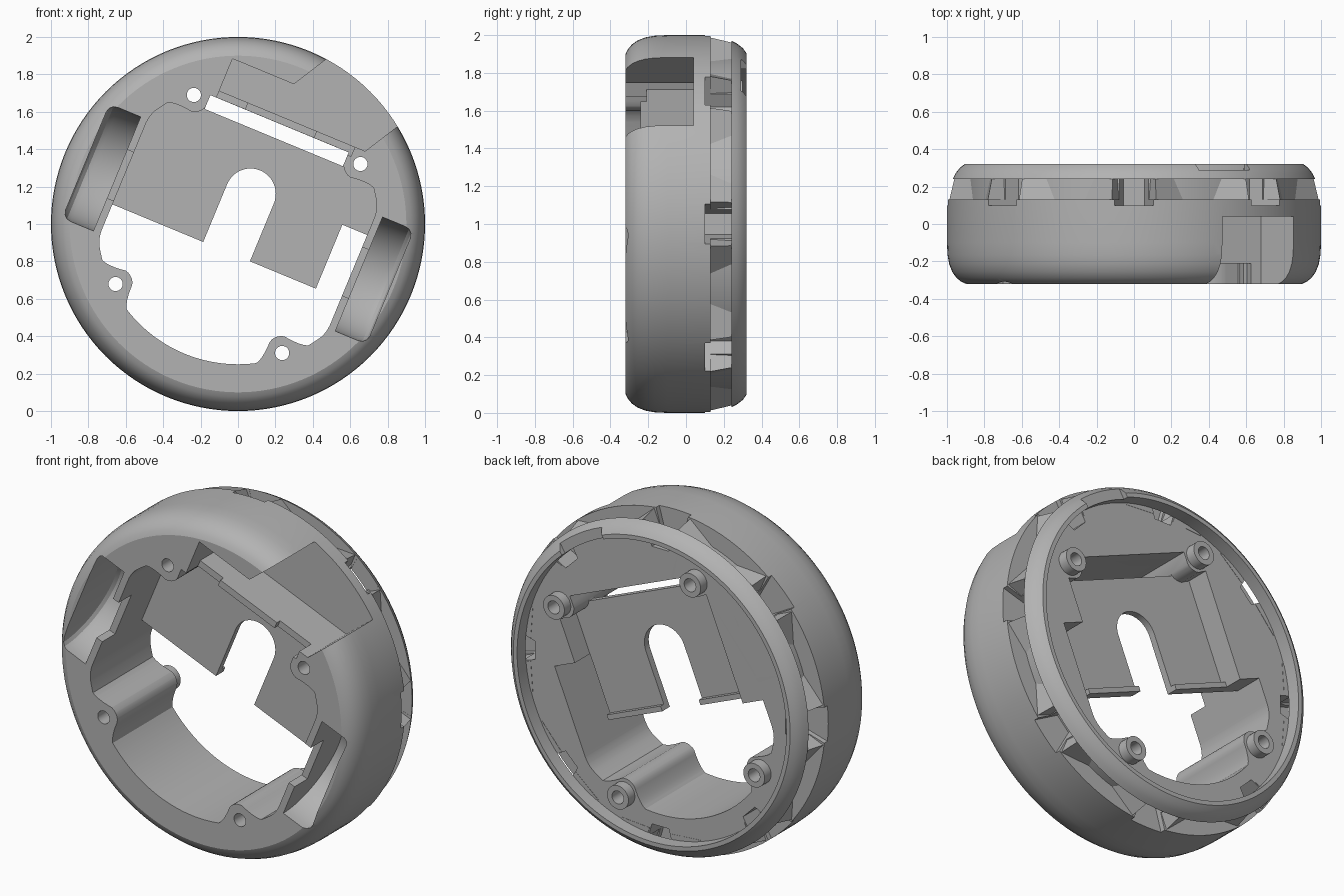
import bpy, bmesh, math
from mathutils import Matrix

if "Cube" in bpy.data.objects:
    bpy.data.objects.remove(bpy.data.objects["Cube"])

TILT = math.radians(22.5)
FLOOR = 0.24
SCREWS = [(su * 0.482, sv * 0.547) for su in (-1, 1) for sv in (-1, 1)]

grey = bpy.data.materials.new("plain grey")
grey.diffuse_color = (0.45, 0.45, 0.45, 1)
grey.use_nodes = True
grey.node_tree.nodes["Principled BSDF"].inputs["Base Color"].default_value = (0.45, 0.45, 0.45, 1)


def make(name, bm):
    bmesh.ops.recalc_face_normals(bm, faces=bm.faces)
    mesh = bpy.data.meshes.new(name)
    bm.to_mesh(mesh)
    bm.free()
    mesh.materials.append(grey)
    ob = bpy.data.objects.new(name, mesh)
    bpy.context.collection.objects.link(ob)
    return ob


def add_prism(bm, pts, y0, y1, taper=1.0):
    face = bm.faces.new([bm.verts.new((u, y0, v)) for u, v in pts])
    ext = bmesh.ops.extrude_face_region(bm, geom=[face])["geom"]
    for g in ext:
        if isinstance(g, bmesh.types.BMVert):
            g.co = (g.co.x * taper, y1, g.co.z * taper)


def prism(name, pts, y0, y1):
    bm = bmesh.new()
    add_prism(bm, pts, y0, y1)
    return make(name, bm)


def box(name, u0, u1, v0, v1, y0, y1):
    return prism(name, [(u0, v0), (u1, v0), (u1, v1), (u0, v1)], y0, y1)


def disc(u, v, r, n=32):
    return [(u + r * math.cos(i * math.tau / n), v + r * math.sin(i * math.tau / n)) for i in range(n)]


def lathe(name, profile, steps):
    # profile of (radius, y) turned around the y axis
    bm = bmesh.new()
    verts = [bm.verts.new((r, y, 0)) for r, y in profile]
    edges = [bm.edges.new(p) for p in zip(verts, verts[1:])]
    bmesh.ops.spin(bm, geom=verts + edges, axis=(0, 1, 0), cent=(0, 0, 0),
                   angle=math.tau, steps=steps, use_duplicate=False)
    bmesh.ops.remove_doubles(bm, verts=bm.verts, dist=0.0005)
    return make(name, bm)


def cut(target, cutter, keep=False, operation="DIFFERENCE"):
    mod = target.modifiers.new("cut", "BOOLEAN")
    mod.operation = operation
    mod.solver = "EXACT"
    mod.object = cutter
    bpy.context.view_layer.objects.active = target
    bpy.ops.object.modifier_apply(modifier=mod.name)
    if not keep:
        bpy.data.objects.remove(cutter)


def polar(angle, pts):
    # pts of (radial, tangential) placed at an angle around the axis
    c, s = math.cos(angle), math.sin(angle)
    return [(r * c - t * s, r * s + t * c) for r, t in pts]


def cavity_outline(n=240):
    radii = []
    for i in range(n):
        a = i * math.tau / n
        c, s = math.cos(a), math.sin(a)
        r = min(0.75, 0.66 / max(abs(c), 0.01))
        if s > 0.01:
            r = min(r, 0.58 / s)
        for u, v in SCREWS:
            along, off = u * c + v * s, u * s - v * c
            if along > 0 and abs(off) < 0.095:
                r = min(r, along - math.sqrt(0.095 ** 2 - off * off))
        radii.append(r)
    soft = [sum(radii[(i + k) % n] for k in (-2, -1, 0, 1, 2)) / 5 for i in range(n)]
    return [(r * math.cos(i * math.tau / n), r * math.sin(i * math.tau / n)) for i, r in enumerate(soft)]


# Main housing with rounded front, outer groove and rear rim around a raised floor
body = lathe("housing", [
    (0, -0.32), (0.9, -0.32), (0.925, -0.308), (0.95, -0.287), (0.972, -0.256), (0.988, -0.215),
    (0.997, -0.165), (1, -0.1), (1, 0.13), (0.9, 0.13), (0.9, 0.24), (0.97, 0.24),
    (0.955, 0.27), (0.932, 0.3), (0.905, 0.32), (0.88, 0.32), (0.88, FLOOR), (0, FLOOR)], 128)

# Central cavity
outline = cavity_outline()
cut(body, prism("cavity_cutter", outline, -0.4, 0.4))

# Recessed inner plate with an arched opening and a rear pocket
plate = prism("inner_plate", [(u * 1.01, v * 1.01) for u, v in outline], 0.06, FLOOR)
cut(plate, box("lower_cutter", -1, 1, -1, -0.16, -0.3, 0.4))
cut(plate, box("side_cutter", 0.517, 1, -0.5, 0.21, -0.31, 0.41))
cut(plate, box("arch_cutter", -0.135, 0.135, -0.4, 0.175, -0.32, 0.42))
cut(plate, prism("arch_top_cutter", disc(0, 0.175, 0.135, 48), -0.33, 0.43))
cut(plate, box("rear_pocket_cutter", -0.517, 0.517, -0.3, 0.53, 0.1, 0.44))
cut(body, plate, operation="UNION")

# Wheel wells and the low middle of their inner walls
for side in (-1, 1):
    well = lathe("well_cutter", [(0, 0.7), (0.33, 0.7), (0.33, 0.83), (0.325, 0.855),
                                 (0.31, 0.872), (0.285, 0.88), (0, 0.88)], 64)
    well.data.transform(Matrix.Translation((0, -0.32, 0)) @ Matrix.Rotation(-side * math.pi / 2, 4, "Z"))
    cut(body, well)
    inner, outer = sorted((side * 0.62, side * 0.72))
    cut(body, box("wall_notch_cutter", inner, outer, -0.14, 0.14, -0.4, -0.2))

# Upper pocket with a channel leading out through the side
cut(body, prism("channel_cutter", [(-0.365, 0.62), (0.479, 0.62), (0.741, 1.073), (0.4, 1.3),
                                   (0.24, 1.24), (-0.01, 0.805), (-0.365, 0.805)], -0.4, 0.04))
# Long slot and the stepped wall beside it
cut(body, box("slot_cutter", -0.4, 0.4, 0.5, 0.58, -0.5, 0.5))
cut(body, box("wall_step_cutter", -0.365, 0.4, 0.57, 0.63, -0.42, -0.24))
for u0, u1 in ((-0.365, -0.2), (0.2, 0.42)):
    cut(body, box("wall_end_cutter", u0, u1, 0.565, 0.635, -0.43, -0.21))

# Tapered openings between the rear floor and the groove
for i in range(8):
    cut(body, prism("window_cutter", polar(TILT + i * math.pi / 4, [
        (0.82, -0.055), (0.82, 0.055), (1.1, 0.135), (1.1, -0.135)]), 0.1, 0.241))

# Shallow gap in the rear rim
cut(body, prism("rim_gap_cutter", polar(TILT + math.radians(58.6), [
    (0.8, -0.16), (0.8, 0.16), (1.1, 0.16), (1.1, -0.16)]), 0.29, 0.4))

# Screw holes
for u, v in SCREWS:
    cut(body, prism("hole_cutter", disc(u, v, 0.038), -0.5, 0.5))

# Small lips on the lower edge of the plate
lips = [box("plate_lip_" + n, u0, u1, -0.16, -0.13, 0.09, 0.13)
        for n, u0, u1 in (("right", -0.517, -0.135), ("left", 0.135, 0.517))]

# Hollow screw posts on the rear
posts = []
for u, v in SCREWS:
    post = lathe("screw_post", [(0.038, 0.1), (0.07, 0.1), (0.07, 0.3), (0.038, 0.3), (0.038, 0.1)], 32)
    post.data.transform(Matrix.Translation((u, 0, v)))
    posts.append(post)

# Pointed teeth on both sides of every window, leaning in towards the rim
bm = bmesh.new()
for i in range(8):
    for side in (-1, 1):
        add_prism(bm, polar(TILT + i * math.pi / 4, [
            (0.988, side * 0.118), (0.87, side * 0.07), (0.855, side * 0.27)]), 0.125, 0.242, 0.972)
teeth = make("groove_teeth", bm)

# Tilt everything, stand it on the ground and smooth the curved faces
place = Matrix.Translation((0, 0, 1)) @ Matrix.Rotation(TILT, 4, "Y")
bpy.ops.object.select_all(action="DESELECT")
for ob in [body, teeth] + lips + posts:
    ob.data.transform(place)
    ob.select_set(True)
bpy.context.view_layer.objects.active = body
bpy.ops.object.shade_smooth_by_angle(angle=math.radians(25))
